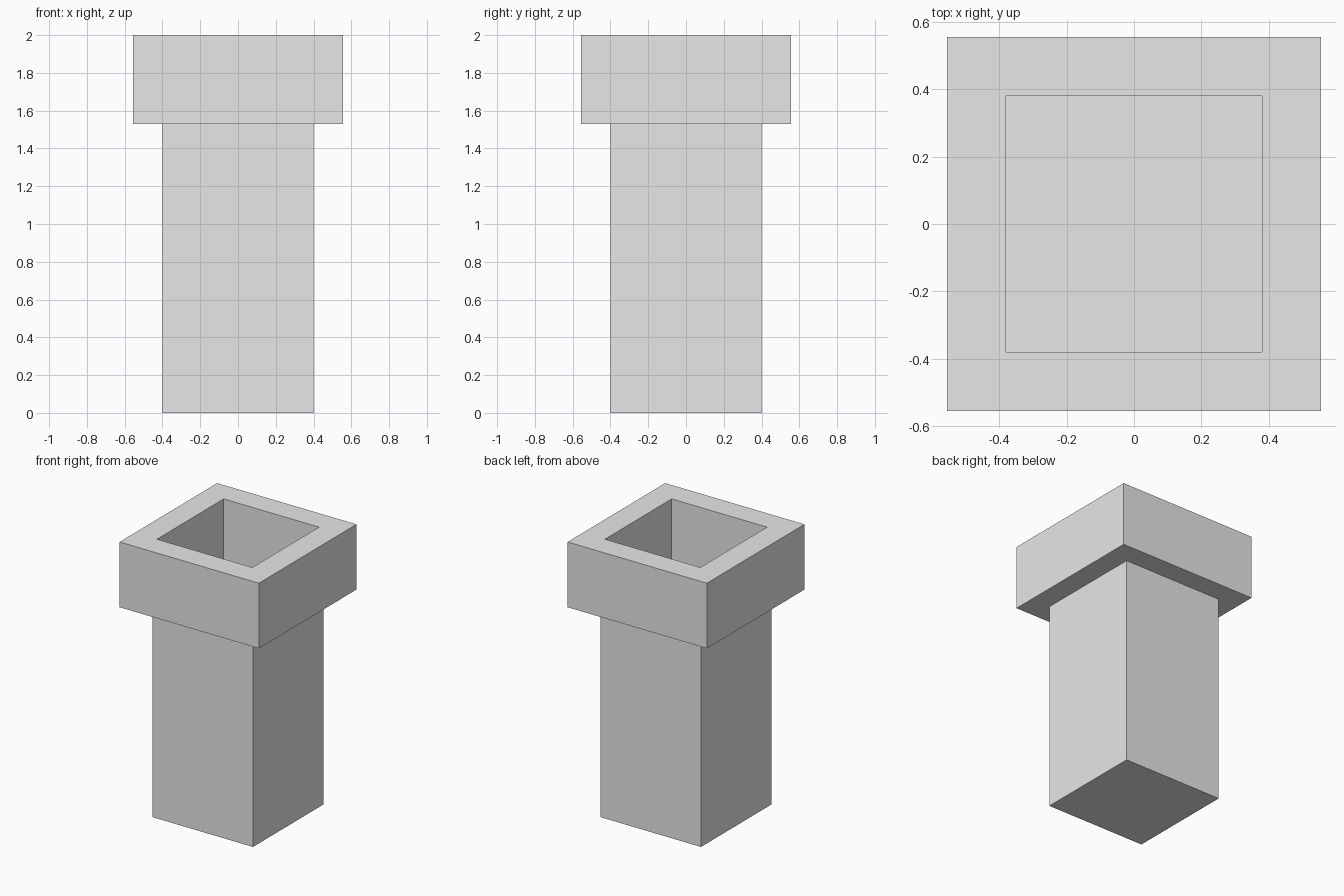
import bpy
import bmesh

cube = bpy.data.objects.get("Cube")
if cube:
    bpy.data.objects.remove(cube, do_unlink=True)

grey = bpy.data.materials.new("light_grey")
grey.use_nodes = True
colour = (0.8, 0.8, 0.8, 1)
grey.diffuse_color = colour
grey.node_tree.nodes["Principled BSDF"].inputs["Base Color"].default_value = colour

SHAFT, COLLAR, BORE = 0.40, 0.555, 0.38   # half widths
TOP, COLLAR_BASE, FLOOR = 2.0, 1.53, 0.02

# Square profile: up the outside, over the rim, down the bore
profile = [(SHAFT, 0), (SHAFT, COLLAR_BASE), (COLLAR, COLLAR_BASE),
           (COLLAR, TOP), (BORE, TOP), (BORE, FLOOR)]
corners = [(-1, -1), (1, -1), (1, 1), (-1, 1)]

bm = bmesh.new()
rings = [[bm.verts.new((x * r, y * r, z)) for x, y in corners] for r, z in profile]
for low, high in zip(rings, rings[1:]):
    for i in range(4):
        j = (i + 1) % 4
        bm.faces.new((low[i], low[j], high[j], high[i]))

# Closed base and bore floor
bm.faces.new(rings[0])
bm.faces.new(rings[-1])
bmesh.ops.recalc_face_normals(bm, faces=bm.faces)

mesh = bpy.data.meshes.new("square_pipe")
bm.to_mesh(mesh)
bm.free()
mesh.materials.append(grey)
bpy.context.collection.objects.link(bpy.data.objects.new("square_pipe", mesh))
